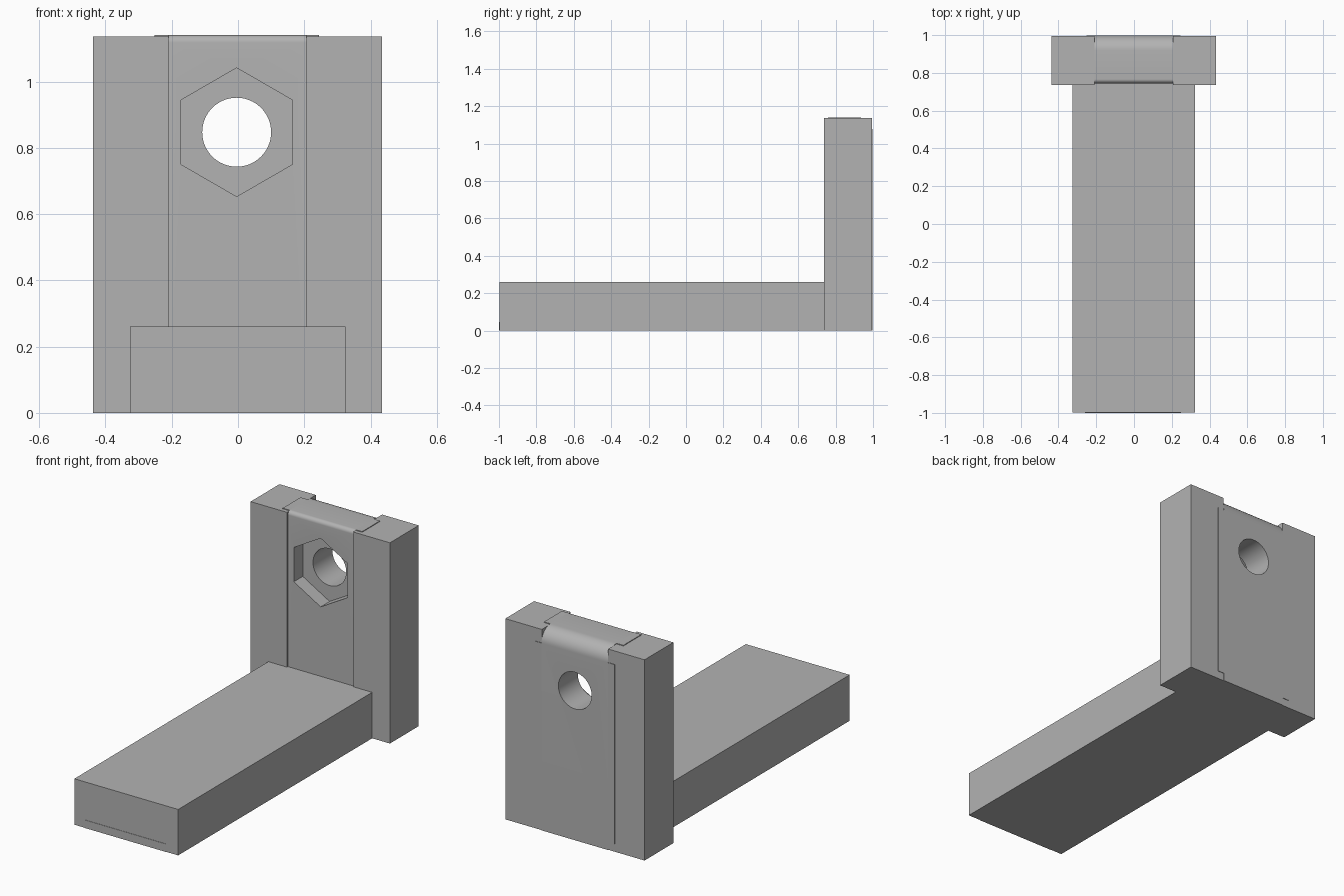
import bpy, bmesh, math
from mathutils import Matrix

if "Cube" in bpy.data.objects:
    bpy.data.objects.remove(bpy.data.objects["Cube"])

grey = bpy.data.materials.new("plain grey")
grey.diffuse_color = (0.45, 0.45, 0.45, 1)
grey.use_nodes = True
grey.node_tree.nodes["Principled BSDF"].inputs["Base Color"].default_value = grey.diffuse_color


def make(name, bm):
    bmesh.ops.recalc_face_normals(bm, faces=bm.faces)
    me = bpy.data.meshes.new(name)
    bm.to_mesh(me)
    bm.free()
    me.materials.append(grey)
    ob = bpy.data.objects.new(name, me)
    bpy.context.collection.objects.link(ob)
    return ob


def box(name, x, y, z):
    bm = bmesh.new()
    bmesh.ops.create_cube(bm, size=1)
    for v in bm.verts:
        v.co = [r[0] if c < 0 else r[1] for c, r in zip(v.co, (x, y, z))]
    return make(name, bm)


def prism(name, sides, radius, y0, y1, turn=0.0):
    """Prism along y, centred on the bolt hole."""
    bm = bmesh.new()
    m = (Matrix.Translation((-0.004, (y0 + y1) / 2, 0.847))
         @ Matrix.Rotation(math.pi / 2, 4, 'X') @ Matrix.Rotation(turn, 4, 'Z'))
    bmesh.ops.create_cone(bm, cap_ends=True, segments=sides, radius1=radius,
                          radius2=radius, depth=y1 - y0, matrix=m)
    return make(name, bm)


def arc(cy, cz, r, a0, a1, n):
    return [(cy + r * math.cos(math.radians(a0 + (a1 - a0) * i / n)),
             cz + r * math.sin(math.radians(a0 + (a1 - a0) * i / n)))
            for i in range(n + 1)]


# Foot bar
box("foot_bar", (-0.326, 0.324), (-0.998, 0.745), (0, 0.26))
box("foot_end_lip", (-0.26, 0.248), (-1.0, -0.99), (0, 0.045))

# Side posts
box("left_post", (-0.437, -0.209), (0.737, 0.995), (0, 1.136))
box("right_post", (0.206, 0.435), (0.737, 0.995), (0, 1.136))

# Centre panel: side profile with rounded top edges
profile = [(0.998, 0)] + arc(0.918, 1.06, 0.08, 0, 90, 14) \
    + arc(0.767, 1.118, 0.022, 90, 180, 8) + [(0.745, 0)]
bm = bmesh.new()
face = bm.faces.new([bm.verts.new((-0.209, y, z)) for y, z in profile])
ext = bmesh.ops.extrude_face_region(bm, geom=[face])
for v in ext["geom"]:
    if isinstance(v, bmesh.types.BMVert):
        v.co.x = 0.206
panel = make("centre_panel", bm)

# Bolt hole and hexagonal nut pocket
cutters = [prism("hole_cutter", 64, 0.104, 0.6, 1.2),
           prism("nut_cutter", 6, 0.194, 0.65, 0.825)]
bpy.context.view_layer.objects.active = panel
for c in cutters:
    c.hide_render = True
    mod = panel.modifiers.new("cut", 'BOOLEAN')
    mod.object = c
    mod.solver = 'EXACT'
    bpy.ops.object.modifier_apply(modifier=mod.name)
for c in cutters:
    bpy.data.objects.remove(c)
panel.select_set(True)
bpy.ops.object.shade_smooth_by_angle(angle=math.radians(30))

# Thin flanges lapping over the posts on the top and the back
for name, x in (("left", (-0.252, -0.209)), ("right", (0.206, 0.245))):
    box(name + "_top_flange", x, (0.76, 0.92), (1.13, 1.14))
    box(name + "_back_flange", x, (0.99, 0.998), (0.045, 1.06))
